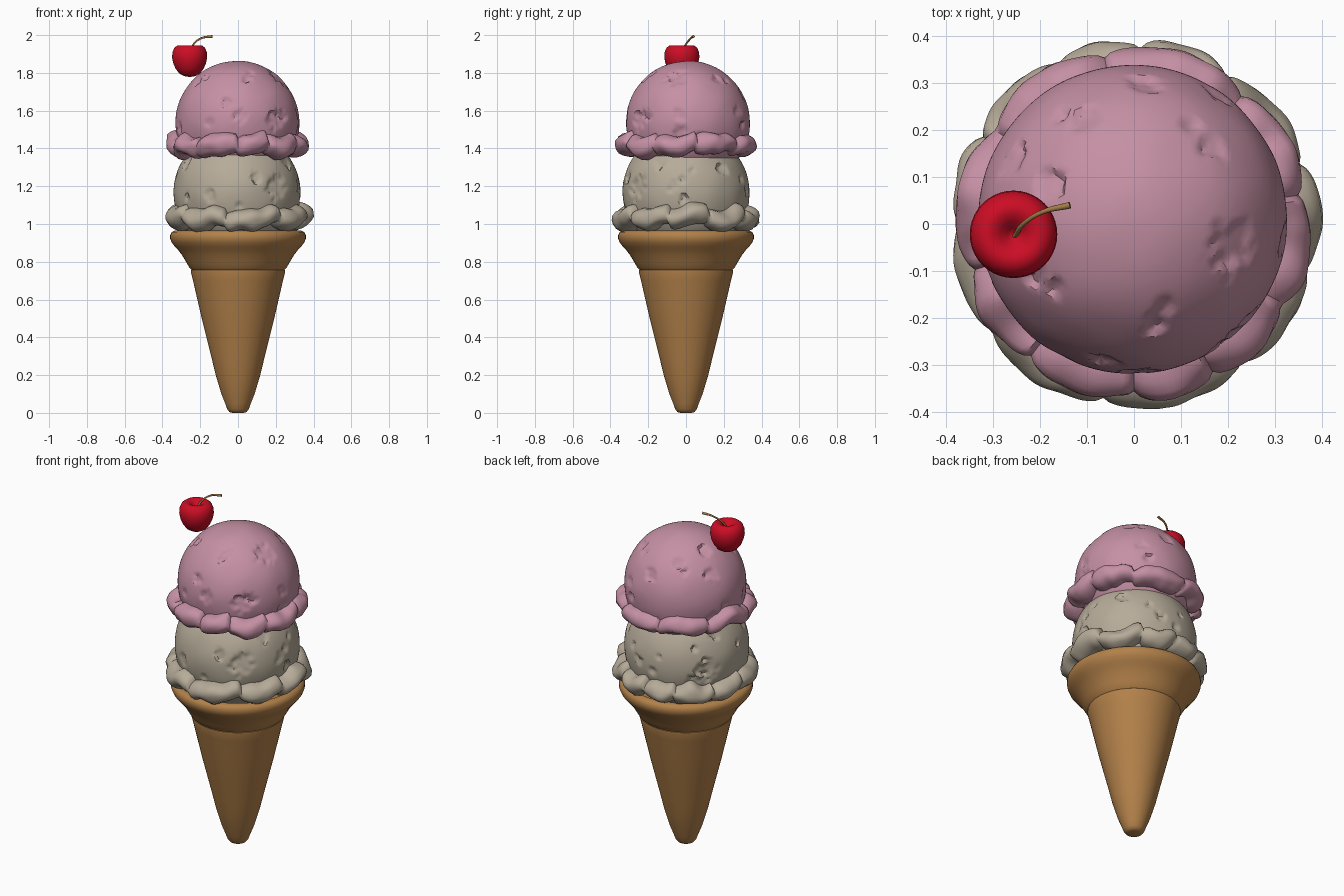
import bpy, bmesh, math, random
from mathutils import Vector, noise

if "Cube" in bpy.data.objects:
    bpy.data.objects.remove(bpy.data.objects["Cube"])

random.seed(7)


def material(name, rgb):
    m = bpy.data.materials.new(name)
    m.diffuse_color = (*rgb, 1)
    m.use_nodes = True
    m.node_tree.nodes["Principled BSDF"].inputs["Base Color"].default_value = m.diffuse_color
    return m


PINK = material("strawberry_pink", (0.56, 0.28, 0.37))
CREAM = material("vanilla_cream", (0.47, 0.41, 0.32))
WAFER = material("wafer_brown", (0.45, 0.22, 0.068))
RED = material("cherry_red", (0.60, 0.004, 0.018))
STEM = material("stem_brown", (0.36, 0.20, 0.06))


def finish(name, bm, mat, angle=40):
    bmesh.ops.recalc_face_normals(bm, faces=bm.faces)
    me = bpy.data.meshes.new(name)
    bm.to_mesh(me)
    bm.free()
    me.materials.append(mat)
    me.shade_smooth()
    me.set_sharp_from_angle(angle=math.radians(angle))
    ob = bpy.data.objects.new(name, me)
    bpy.context.collection.objects.link(ob)
    return ob


def bridge(bm, a, b):
    n = len(a)
    for i in range(n):
        j = (i + 1) % n
        bm.faces.new((a[i], a[j], b[j], b[i]))


def lathe(name, profile, mat, cx=0, cy=0, n=64, angle=40):
    """Revolve (radius, z) points around a vertical axis, capping both ends."""
    bm = bmesh.new()
    rings = []
    for r, z in profile:
        rings.append([bm.verts.new((cx + r * math.cos(2 * math.pi * i / n),
                                    cy + r * math.sin(2 * math.pi * i / n), z))
                      for i in range(n)])
    for a, b in zip(rings, rings[1:]):
        bridge(bm, a, b)
    bm.faces.new(rings[0])
    bm.faces.new(rings[-1])
    return finish(name, bm, mat, angle)


def scoop(name, centre, radius, mat, big_dents, count):
    """Ball with ragged, one-sided gouges."""
    bm = bmesh.new()
    bmesh.ops.create_icosphere(bm, subdivisions=6, radius=1)
    dents = [(Vector(d).normalized(), size, depth) for d, size, depth in big_dents]
    for i in range(count):
        z = random.uniform(-0.25, 0.85)
        a = i * 2.4 + random.uniform(-0.3, 0.3)
        s = math.sqrt(1 - z * z)
        dents.append((Vector((s * math.cos(a), s * math.sin(a), z)),
                      random.uniform(0.06, 0.13), random.uniform(0.03, 0.06)))
    tears = [d.cross(Vector((random.uniform(-1, 1), random.uniform(-1, 1), 0.5))).normalized()
             for d, _, _ in dents]
    for v in bm.verts:
        p = v.co.normalized()
        h = 1 + 0.008 * noise.noise(p * 3)
        for (d, size, depth), t in zip(dents, tears):
            dist = (p - d).length
            if dist < size * 1.6:
                k = dist / size + 0.55 * noise.noise(p * 11)
                side = 0.65 + 0.35 * max(-1, min(1, (p - d).dot(t) / size))
                h -= depth * side * max(0, min(1, (1 - k) * 2.2))
        v.co = Vector(centre) + p * h * radius
    return finish(name, bm, mat, 35)


def skirt(name, z, core, notches, lobe, thick, mat, seed):
    """Lumpy ring of squeezed-out ice cream, pinched at the notch angles."""
    bm = bmesh.new()
    notches = sorted(a % 360 for a in notches)
    n, m = 180, 18
    rings = []
    for i in range(n):
        deg = 360 * i / n
        lo = max([a for a in notches if a <= deg], default=notches[-1] - 360)
        hi = min([a for a in notches if a > deg], default=notches[0] + 360)
        t = (deg - lo) / (hi - lo)
        bulge = max(0, math.sin(math.pi * t)) ** 0.6
        a = math.radians(deg)
        d = Vector((math.cos(a), math.sin(a), 0))
        lift = 0.045 * noise.noise(d * 2.3 + Vector((seed, 0, 0))) + 0.022 * (t - 0.5)
        ring = []
        for j in range(m):
            b = 2 * math.pi * j / m
            q = Vector((d.x * 3.5, d.y * 3.5, math.sin(b) + seed))
            lump = 1 + 0.30 * noise.noise(q * 1.3)
            tr = (thick + lobe * bulge) * (lump if math.cos(b) < 0.5 else 0.5 + 0.5 * lump)
            tz = (0.046 + 0.014 * bulge) * lump
            r = core + tr * math.cos(b)
            ring.append(bm.verts.new((d.x * r, d.y * r, z + lift + tz * math.sin(b))))
        rings.append(ring)
    for i in range(n):
        bridge(bm, rings[i], rings[(i + 1) % n])
    return finish(name, bm, mat, 60)


# wafer cone: tapered body with a flared, rounded collar
lathe("cone_body", [(0.03, 0.0), (0.045, 0.004), (0.057, 0.02), (0.068, 0.05),
                    (0.088, 0.1), (0.118, 0.2), (0.142, 0.3), (0.167, 0.4),
                    (0.192, 0.5), (0.215, 0.6), (0.238, 0.7), (0.249, 0.745),
                    (0.249, 0.756), (0.240, 0.762), (0.2, 0.764)], WAFER)
lathe("cone_collar", [(0.2, 0.755), (0.246, 0.757), (0.257, 0.768), (0.272, 0.795),
                      (0.296, 0.835), (0.317, 0.862), (0.334, 0.88), (0.351, 0.902),
                      (0.359, 0.922), (0.359, 0.942), (0.351, 0.957), (0.335, 0.965),
                      (0.315, 0.962), (0.3, 0.945), (0.29, 0.92)], WAFER)

# lower scoop and its skirt
scoop("lower_scoop", (-0.005, 0, 1.165), 0.336, CREAM,
      [((0.62, -0.75, 0.1), 0.22, 0.06), ((-0.8, 0.55, 0.0), 0.2, 0.07)], 24)
skirt("lower_skirt", 1.03, 0.315, [88, 58, 20, -15, -52, -100, -143, -180, 150, 115],
      0.024, 0.057, CREAM, 3.1)

# upper scoop and its skirt
scoop("upper_scoop", (-0.003, 0.01, 1.535), 0.328, PINK,
      [((0.65, -0.17, 0.73), 0.21, 0.055), ((0.62, -0.78, 0.05), 0.18, 0.06),
       ((-0.78, 0.38, 0.5), 0.13, 0.05), ((0.15, -0.67, 0.72), 0.09, 0.05),
       ((0.08, 0.88, 0.45), 0.13, 0.05), ((-0.5, -0.46, 0.73), 0.09, 0.05),
       ((0.52, 0.48, 0.7), 0.1, 0.04)], 18)
skirt("upper_skirt", 1.425, 0.30, [-90, -62, -29, 10, 50, 100, 145, 196, 232],
      0.026, 0.055, PINK, 8.4)

# cherry with dimpled top
lathe("cherry", [(0.006, 1.779), (0.03, 1.783), (0.055, 1.797), (0.074, 1.822),
                 (0.087, 1.852), (0.093, 1.882), (0.091, 1.910), (0.081, 1.933),
                 (0.064, 1.946), (0.046, 1.946), (0.028, 1.935), (0.013, 1.918),
                 (0.004, 1.91)], RED, -0.256, -0.022, 40, 60)

# curved stem, slightly thicker at the tip
curve = bpy.data.curves.new("cherry_stem", "CURVE")
curve.dimensions = "3D"
curve.bevel_depth = 0.006
curve.bevel_resolution = 3
curve.use_fill_caps = True
spline = curve.splines.new("BEZIER")
points = [(-0.254, -0.027, 1.905, 1.0), (-0.235, 0.0, 1.952, 0.8),
          (-0.193, 0.026, 1.984, 0.85), (-0.136, 0.04, 1.993, 1.2)]
spline.bezier_points.add(len(points) - 1)
for bp, (x, y, z, r) in zip(spline.bezier_points, points):
    bp.co = (x, y, z)
    bp.radius = r
    bp.handle_left_type = bp.handle_right_type = "AUTO"
curve.materials.append(STEM)
bpy.context.collection.objects.link(bpy.data.objects.new("cherry_stem", curve))
